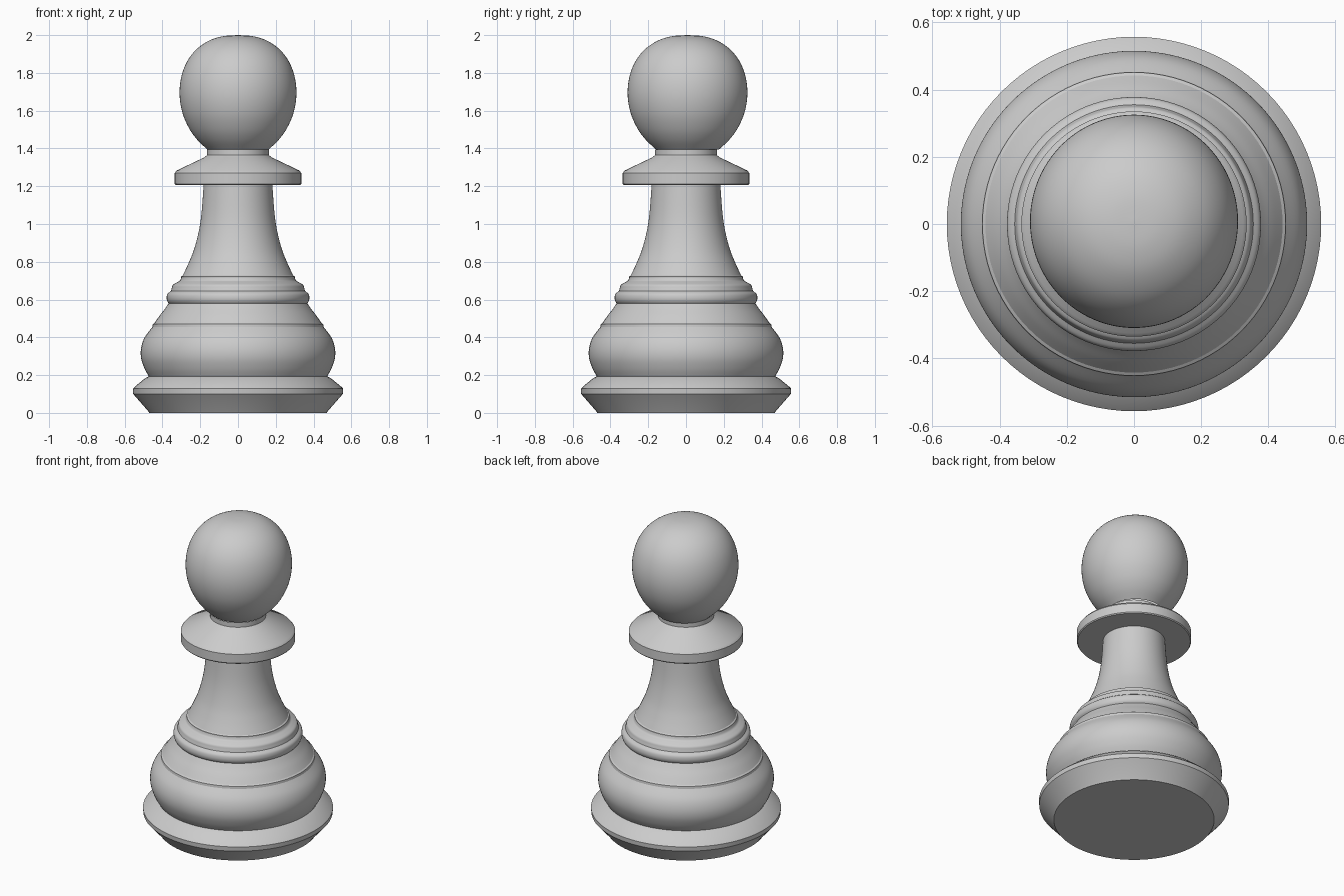
import bpy, bmesh, math

if "Cube" in bpy.data.objects:
    bpy.data.objects.remove(bpy.data.objects["Cube"])

SIDES = 96


def smooth_curve(pts, steps=5):
    """Catmull-Rom curve through (radius, z) points."""
    p = [pts[0]] + pts + [pts[-1]]
    out = []
    for i in range(1, len(p) - 2):
        for s in range(steps):
            t = s / steps
            out.append(tuple(
                0.5 * (2 * b + (c - a) * t + (2 * a - 5 * b + 4 * c - d) * t * t
                       + (3 * b - a - 3 * c + d) * t ** 3)
                for a, b, c, d in zip(p[i - 1], p[i], p[i + 1], p[i + 2])))
    return out + [pts[-1]]


def lathe(name, profile, curved=False, centre_y=0.0, scale_y=1.0):
    """Revolve a (radius, z) profile, listed bottom to top, around z."""
    pts = smooth_curve(profile) if curved else profile
    bm = bmesh.new()
    rings = []
    for r, z in pts:
        if r < 1e-5:
            rings.append([bm.verts.new((0, centre_y, z))] * SIDES)
        else:
            rings.append([bm.verts.new((r * math.cos(a), centre_y + scale_y * r * math.sin(a), z))
                          for a in (2 * math.pi * k / SIDES for k in range(SIDES))])
    for low, high in zip(rings, rings[1:]):
        for k in range(SIDES):
            n = (k + 1) % SIDES
            corners = list(dict.fromkeys((low[k], low[n], high[n], high[k])))
            bm.faces.new(corners)
    mesh = bpy.data.meshes.new(name)
    bm.to_mesh(mesh)
    bm.free()
    obj = bpy.data.objects.new(name, mesh)
    bpy.context.collection.objects.link(obj)
    bpy.ops.object.select_all(action='DESELECT')
    obj.select_set(True)
    bpy.context.view_layer.objects.active = obj
    bpy.ops.object.shade_smooth_by_angle(angle=math.radians(30))
    return obj


# Flared foot with flat underside
lathe("foot", [(0, 0), (0.47, 0), (0.478, 0.012), (0.555, 0.1), (0.557, 0.128),
               (0.545, 0.14), (0.49, 0.185), (0.472, 0.193)])

# Rounded belly
lathe("belly", [(0.472, 0.193), (0.495, 0.235), (0.513, 0.29), (0.513, 0.345),
                (0.494, 0.4), (0.453, 0.455)], curved=True)

# Small step and sloped shoulder
lathe("shoulder_step", [(0.453, 0.455), (0.451, 0.47), (0.442, 0.476)])
lathe("shoulder", [(0.442, 0.476), (0.415, 0.515), (0.388, 0.55), (0.367, 0.58)], curved=True)

# Two stacked rings
lathe("lower_ring", [(0.367, 0.58), (0.375, 0.592), (0.378, 0.61), (0.373, 0.63),
                     (0.355, 0.645)], curved=True)
lathe("upper_ring", [(0.355, 0.645), (0.351, 0.66), (0.345, 0.677), (0.325, 0.69),
                     (0.308, 0.7), (0.301, 0.715)], curved=True)
lathe("ring_top", [(0.301, 0.715), (0.301, 0.722), (0.293, 0.727)])

# Concave stem
lathe("stem", [(0.293, 0.727), (0.263, 0.79), (0.233, 0.865), (0.208, 0.96),
               (0.193, 1.06), (0.182, 1.207)], curved=True)

# Collar and neck
lathe("collar", [(0.182, 1.207), (0.33, 1.207), (0.335, 1.213), (0.335, 1.27),
                 (0.325, 1.283), (0.178, 1.353), (0.163, 1.365), (0.163, 1.395)])

# Slightly pear-shaped head, set a touch towards the back
lathe("head", [(0.163, 1.395), (0.215, 1.445), (0.258, 1.505), (0.293, 1.585),
               (0.309, 1.675), (0.303, 1.765), (0.275, 1.85), (0.225, 1.92),
               (0.155, 1.97), (0.08, 1.994), (0, 2.0)],
      curved=True, centre_y=0.008, scale_y=1.025)
